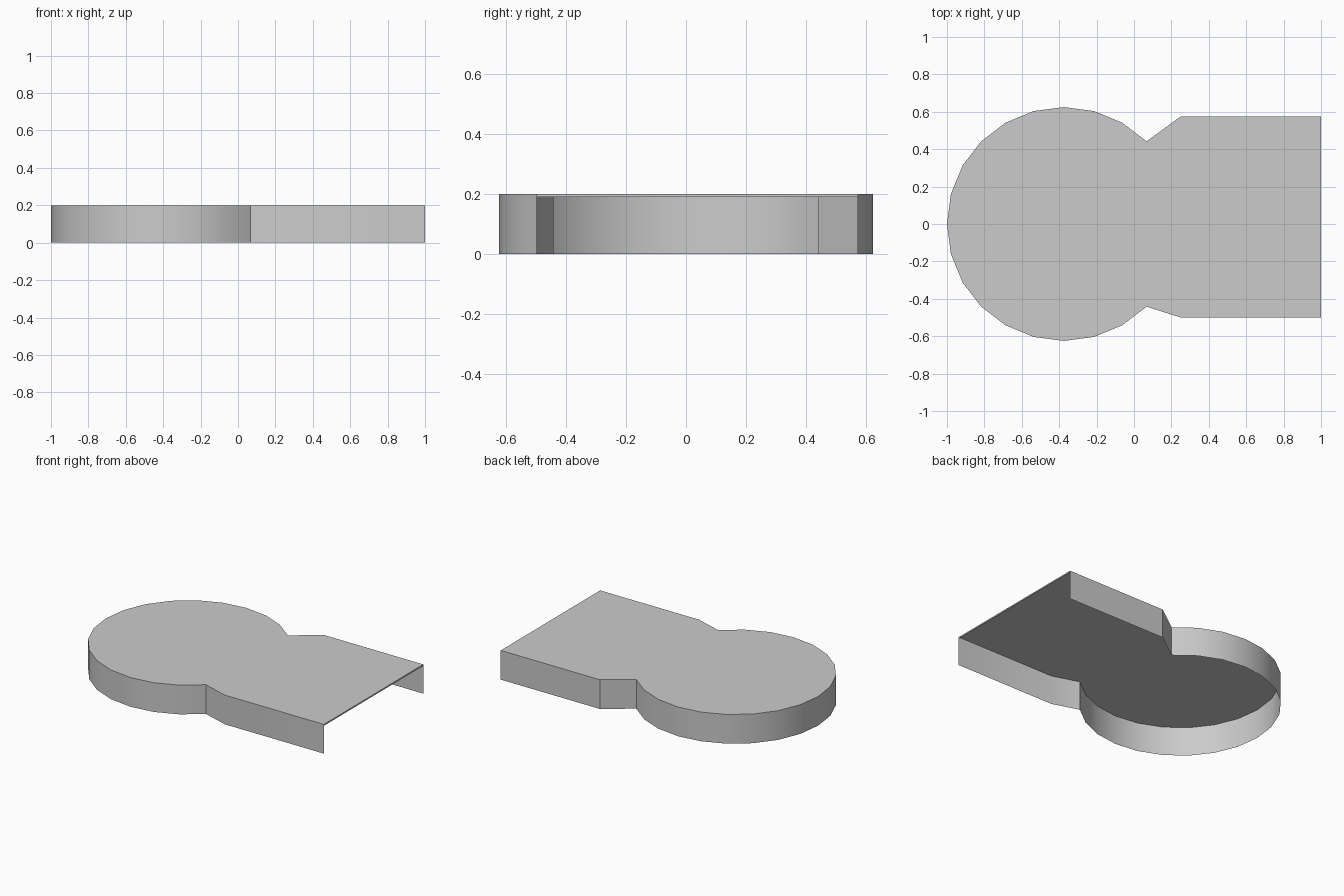
import bpy, bmesh
from math import cos, sin, radians

cube = bpy.data.objects.get("Cube")
if cube:
    bpy.data.objects.remove(cube)

HEIGHT, LIP = 0.2, 0.01
RADIUS, CENTRE_X = 0.625, -0.375

grey = bpy.data.materials.new("light_grey")
grey.use_nodes = True
colour = (0.6, 0.6, 0.6, 1)
grey.diffuse_color = colour
grey.node_tree.nodes["Principled BSDF"].inputs["Base Color"].default_value = colour

# Outline: straight bay, then the round end from 45 to 315 degrees
outline = [(0.25, -0.5), (1, -0.5), (1, 0.575), (0.25, 0.575)]
outline += [(CENTRE_X + RADIUS * cos(radians(a)), RADIUS * sin(radians(a)))
            for a in range(45, 316, 15)]

bm = bmesh.new()
top = [bm.verts.new((x, y, HEIGHT)) for x, y in outline]
bm.faces.new(top)

# Thin skirt walls all round, with only a narrow lip at the open end
count = len(top)
low = [bm.verts.new((x, y, 0)) for x, y in outline]
for i in range(count):
    j = (i + 1) % count
    if i == 1:
        lip = [bm.verts.new((*outline[k], HEIGHT - LIP)) for k in (i, j)]
        bm.faces.new((top[i], lip[0], lip[1], top[j]))
    else:
        bm.faces.new((top[i], low[i], low[j], top[j]))

mesh = bpy.data.meshes.new("platform_shell")
bm.to_mesh(mesh)
bm.free()
mesh.materials.append(grey)
shell = bpy.data.objects.new("platform_shell", mesh)
bpy.context.collection.objects.link(shell)

# Smooth round wall, crisp corners
bpy.context.view_layer.objects.active = shell
shell.select_set(True)
bpy.ops.object.shade_smooth_by_angle(angle=radians(30))
